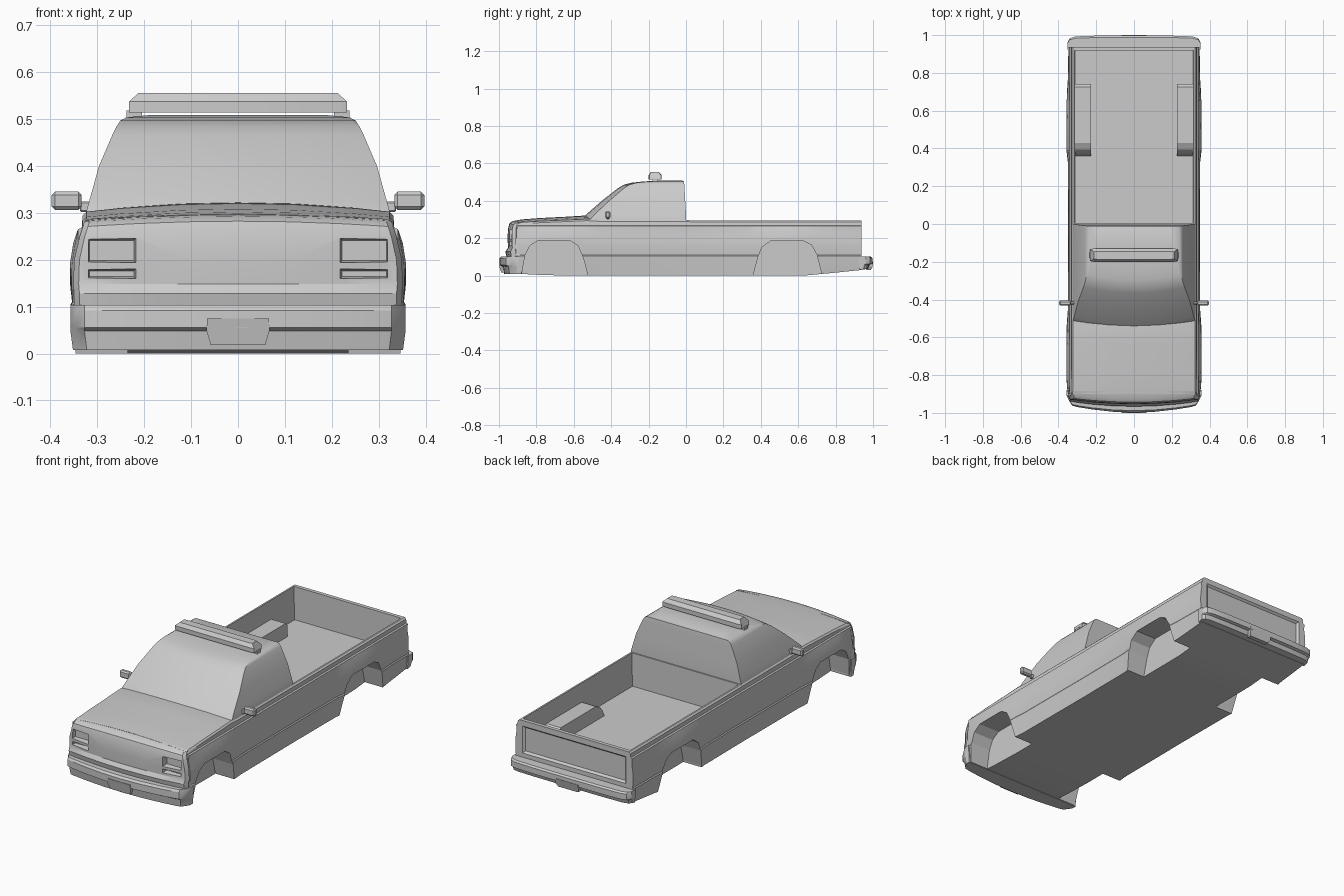
import bpy, bmesh

if "Cube" in bpy.data.objects:
    bpy.data.objects.remove(bpy.data.objects["Cube"])

def finish(name, bm, smooth=30):
    bmesh.ops.recalc_face_normals(bm, faces=bm.faces)
    me = bpy.data.meshes.new(name)
    bm.to_mesh(me)
    bm.free()
    ob = bpy.data.objects.new(name, me)
    bpy.context.collection.objects.link(ob)
    if smooth:
        bpy.ops.object.select_all(action='DESELECT')
        ob.select_set(True)
        bpy.context.view_layer.objects.active = ob
        bpy.ops.object.shade_smooth_by_angle(angle=smooth * 3.14159 / 180)
    return ob

def loft(name, rings, smooth=30):
    """Skin a list of closed rings and cap both ends."""
    bm = bmesh.new()
    vs = [[bm.verts.new(p) for p in r] for r in rings]
    n = len(rings[0])
    for a, b in zip(vs, vs[1:]):
        for i in range(n):
            j = (i + 1) % n
            bm.faces.new((a[i], a[j], b[j], b[i]))
    bm.faces.new(vs[0])
    bm.faces.new(vs[-1])
    return finish(name, bm, smooth)

def prism(name, yz, x0, x1):
    return loft(name, [[(x, y, z) for y, z in yz] for x in (x0, x1)], 0)

def box(name, lo, hi, bevel=0):
    bm = bmesh.new()
    bmesh.ops.create_cube(bm, size=1)
    for v in bm.verts:
        v.co = [(a + b) / 2 + c * (b - a) for a, b, c in zip(lo, hi, v.co)]
    if bevel:
        bmesh.ops.bevel(bm, geom=bm.edges[:], offset=bevel, segments=1, affect='EDGES')
    return finish(name, bm, 0)

def sweep(name, section, stations, back, dome=0):
    """Sweep (y, z, x-scale) section across x; each station pulls the outer face towards 'back'."""
    depth = max(abs(p[0] - back) for p in section)
    full = [(-x, d) for x, d in reversed(stations) if x > 0] + stations
    xm = stations[-1][0]
    rings = []
    for x, d in full:
        rings.append([(x * s, back + (y - back) * (1 - d / depth),
                       z + (dome * (1 - (x / xm) ** 2) if z > .26 else 0)) for y, z, s in section])
    return loft(name, rings)

def cut(ob, cutters):
    for c in cutters:
        m = ob.modifiers.new('cut', 'BOOLEAN')
        m.operation, m.solver, m.object = 'DIFFERENCE', 'EXACT', c
        c.hide_render = True
        bpy.context.view_layer.objects.active = ob
        bpy.ops.object.modifier_apply(modifier=m.name)

# Main body: y, top height, crown, lower-width factor, underside height
stations = [(-.90, .297, .014, .980, .012), (-.86, .302, .016, 1.0, .008), (-.78, .308, .017, 1.012, .004),
            (-.64, .315, .018, 1.012, 0), (-.53, .322, .02, 1.0, 0), (-.46, .31, .012, .985, 0),
            (-.02, .297, 0, .98, 0), (.02, .296, 0, .98, 0), (.33, .296, 0, .985, 0), (.40, .296, 0, 1.008, 0),
            (.55, .296, 0, 1.012, 0), (.64, .296, 0, 1.008, .001), (.76, .296, 0, .985, .012),
            (.938, .296, 0, .975, .03)]
side = [(.346, 0), (.351, .05), (.356, .104), (.352, .11), (.355, .15), (.354, .19),
        (.347, .235), (.341, .265), (.333, .268)]
rings = []
for y, top, crown, m, zb in stations:
    half = [(x * (m if z < .24 else 1), max(z, zb)) for x, z in side]
    half += [(.331, top - crown - .008)]
    half += [(x, top - crown * (x / .325) ** 2) for x in (.323, .25, .12)]
    ring = half + [(0, top)] + [(-x, z) for x, z in reversed(half)]
    rings.append([(x, y, z) for x, z in ring])
body = loft('body_shell', rings)

# Wheel arches, cargo bed and tailgate recess
front_arch = [(-.878, -.05), (-.876, .02), (-.86, .11), (-.835, .16), (-.79, .188), (-.62, .188),
              (-.578, .16), (-.548, .09), (-.525, 0), (-.52, -.05)]
rear_arch = [(.355, -.05), (.362, .01), (.385, .10), (.405, .15), (.45, .184), (.63, .184),
             (.67, .165), (.70, .11), (.725, .01), (.732, -.05)]
wells = []
for s in (1, -1):
    wells += [prism('well_cutter', front_arch, .235 * s, .5 * s), prism('well_cutter', rear_arch, .237 * s, .5 * s)]
bed = loft('bed_cutter', [[(x * w, y, z) for x, y in ((-1, .006), (1, .006), (1, .918), (-1, .918))]
                          for z, w in ((.12, .31), (.27, .314), (.4, .316))], 0)
gate = loft('tailgate_cutter', [[(-w, y, .195 - h), (w, y, .195 - h), (w, y, .195 + h), (-w, y, .195 + h)]
                                for y, w, h in ((.927, .293, .062), (.95, .315, .082))], 0)
cut(body, [bed, gate] + wells)

# Wheel housings standing in the bed
housing = [(.358, .115), (.372, .15), (.395, .178), (.43, .196), (.725, .196), (.742, .18), (.742, .115)]
for i, s in enumerate((1, -1)):
    h = prism('bed_wheel_housing', housing, .228 * s, .32 * s)
    cut(h, [wells[2 * i + 1]])

# Cab: height, half width, windscreen y, rear y
rings = []
for z, w, f, b in [(.27, .328, -.58, 0), (.30, .324, -.56, 0), (.325, .317, -.536, 0), (.40, .296, -.45, -.004),
                   (.465, .268, -.367, -.008), (.485, .258, -.335, -.009), (.496, .251, -.295, -.01),
                   (.503, .238, -.235, -.011), (.508, .19, -.15, -.02)]:
    ring = [(w * t, f + .45 * (w * t) ** 2, z) for t in (-1, -.97, -.75, -.4, 0, .4, .75, .97, 1)]
    rings.append(ring + [(w, b, z), (-w, b, z)])
loft('cab', rings)

# Nose with headlamp and indicator recesses
nose = sweep('nose', [(-.885, .095, 1.03), (-.958, .095, 1.03), (-.966, .128, 1.03), (-.952, .148, 1.035),
                      (-.954, .2, 1.03), (-.952, .25, .995), (-.943, .27, .975), (-.925, .280, .965),
                      (-.885, .286, .96)],
             [(0, 0), (.11, .003), (.22, .012), (.29, .021), (.328, .028), (.339, .052)], -.885, .012)
lamps = []
for s in (1, -1):
    a, b = sorted((.216 * s, .322 * s))
    for z0, z1 in ((.192, .247), (.158, .182)):
        lamps.append(loft('lamp_cutter', [[(a + e, y, z0 + e), (b - e, y, z0 + e), (b - e, y, z1 - e), (a + e, y, z1 - e)]
                                          for y, e in ((-.914, .006), (-.955, 0), (-1.0, 0))], 0))
cut(nose, lamps)

# Bumpers
sweep('front_bumper', [(-.88, .008, .985), (-.972, .008, .985), (-.98, .048, 1), (-.998, .056, 1),
                       (-.998, .092, 1), (-.988, .103, 1), (-.88, .105, 1)],
      [(0, 0), (.11, .004), (.22, .016), (.30, .029), (.327, .036), (.345, .064), (.357, .09)], -.88)
sweep('rear_bumper', [(.925, .03, .99), (.974, .036, .99), (.982, .058, 1), (.998, .063, 1), (.998, .094, 1),
                      (.988, .101, 1), (.925, .101, 1)],
      [(0, 0), (.2, .001), (.31, .005), (.34, .015), (.352, .036)], .925)

# Number plates without lettering, leaning in at the bottom
for name, d, z0 in (('front_plate', -1, .018), ('rear_plate', 1, .03)):
    outline = [(-.058, .988, z0), (.058, .988, z0), (.067, .998, .048), (.066, 1, .075), (-.066, 1, .075), (-.067, .998, .048)]
    loft(name, [[(x, d * (y - t), z) for x, y, z in outline] for t in (0, .025)], 0)

# Roof light bar on two feet
sweep('light_bar', [(-.2, .514, 1), (-.2, .537, 1), (-.187, .555, .915), (-.145, .555, .915), (-.13, .537, 1), (-.13, .514, 1)],
      [(0, 0), (.215, 0), (.232, .004)], -.165)
for s in (1, -1):
    a, b = sorted((.205 * s, .238 * s))
    box('light_bar_foot', (a, -.18, .495), (b, -.15, .518))

# Door mirrors
for s in (1, -1):
    a, b = sorted((.333 * s, .397 * s))
    box('mirror', (a, -.432, .306), (b, -.405, .345), .007)
    a, b = sorted((.31 * s, .337 * s))
    box('mirror_arm', (a, -.425, .302), (b, -.41, .324), .003)

# Remove the helpers
for o in list(bpy.data.objects):
    if o.name.split('.')[0].endswith('cutter'):
        bpy.data.objects.remove(o)
